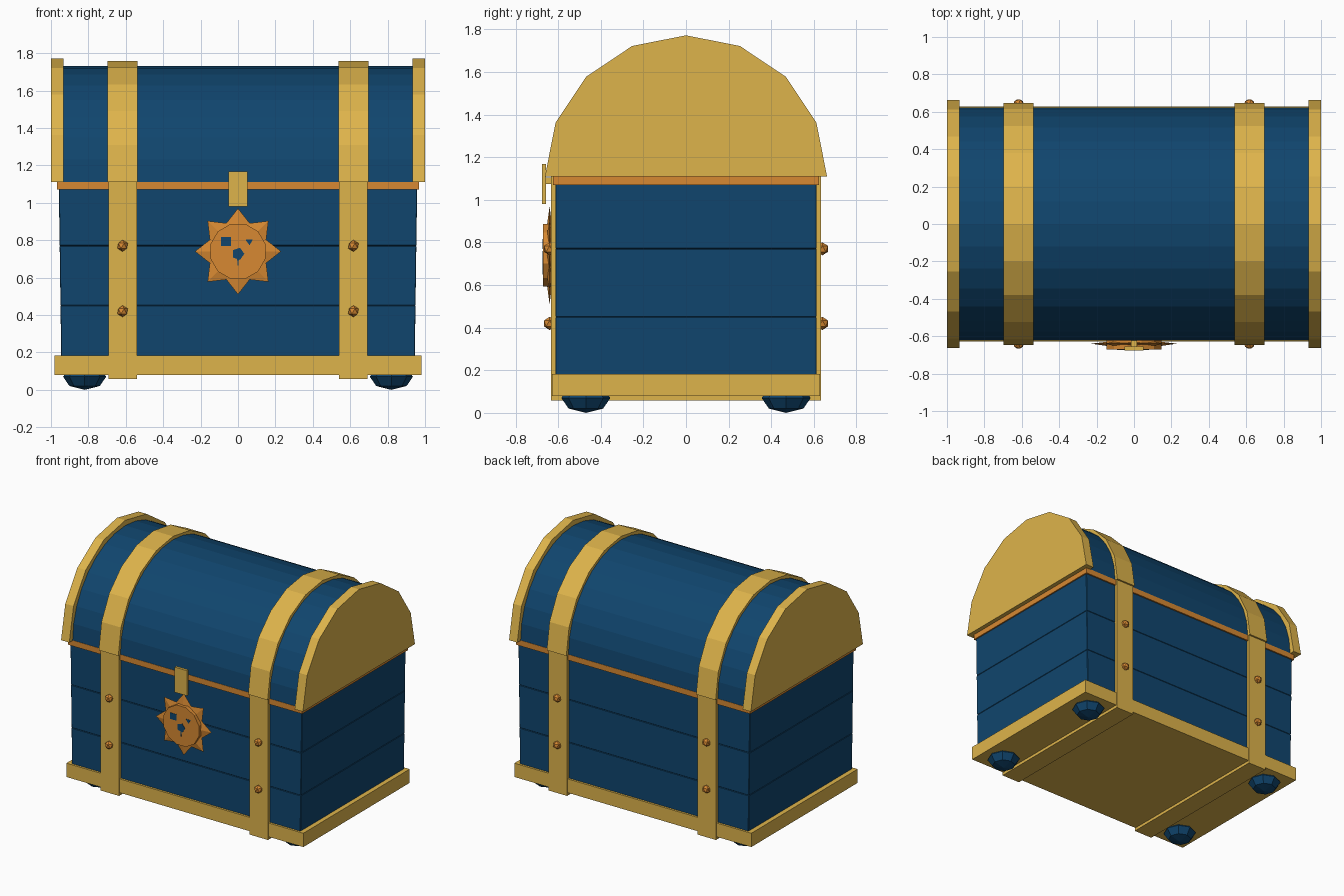
import bpy, bmesh, math
from mathutils import Matrix

if "Cube" in bpy.data.objects:
    bpy.data.objects.remove(bpy.data.objects["Cube"])


def material(name, rgb):
    m = bpy.data.materials.new(name)
    m.diffuse_color = (*rgb, 1)
    m.use_nodes = True
    m.node_tree.nodes["Principled BSDF"].inputs["Base Color"].default_value = m.diffuse_color
    return m


BLUE = material("deep blue wood", (0.005, 0.060, 0.155))
GOLD = material("gold trim", (0.73, 0.455, 0.070))
ORANGE = material("copper orange", (0.68, 0.25, 0.032))


def finish(bm, name, mat):
    bmesh.ops.recalc_face_normals(bm, faces=bm.faces[:])
    me = bpy.data.meshes.new(name)
    bm.to_mesh(me)
    bm.free()
    me.materials.append(mat)
    ob = bpy.data.objects.new(name, me)
    bpy.context.collection.objects.link(ob)
    return ob


def box(name, lo, hi, mat, bevel=0.0, taper=(0, 0)):
    """Box between two corners; taper pulls the bottom inwards in x and y."""
    bm = bmesh.new()
    bmesh.ops.create_cube(bm, size=1)
    for v in bm.verts:
        bottom = v.co.z < 0
        v.co = [lo[i] + (v.co[i] + 0.5) * (hi[i] - lo[i]) for i in range(3)]
        if bottom:
            v.co.x -= math.copysign(taper[0], v.co.x)
            v.co.y -= math.copysign(taper[1], v.co.y)
    if bevel:
        bmesh.ops.bevel(bm, geom=bm.edges[:], offset=bevel, segments=1, affect='EDGES')
    return finish(bm, name, mat)


def prism(name, pts, axis, start, end, mat):
    """Extrude a 2D outline along x (points are y,z) or y (points are x,z)."""
    bm = bmesh.new()
    place = (lambda a, b: (start, a, b)) if axis == 'x' else (lambda a, b: (a, start, b))
    face = bm.faces.new([bm.verts.new(place(a, b)) for a, b in pts])
    ext = bmesh.ops.extrude_face_region(bm, geom=[face])
    move = (end - start, 0, 0) if axis == 'x' else (0, end - start, 0)
    bmesh.ops.translate(bm, vec=move, verts=[g for g in ext['geom'] if isinstance(g, bmesh.types.BMVert)])
    return finish(bm, name, mat)


def arch(radius, n, z=1.11):
    return [(radius * math.cos(math.pi * i / n), z + radius * math.sin(math.pi * i / n)) for i in range(n + 1)]


def ring(radius, n, cx=0, cz=0.74, turn=0):
    return [(cx + radius * math.cos(turn + 2 * math.pi * i / n),
             cz + radius * math.sin(turn + 2 * math.pi * i / n)) for i in range(n)]


# Body: three stacked planks, slightly wider towards the top
levels = [0.12, 0.45, 0.77, 1.08]
for i in range(3):
    top_x = 0.949 + 0.0045 * i
    box(f"body_plank_{i + 1}", (-top_x, -0.613, levels[i]), (top_x, 0.613, levels[i + 1]),
        BLUE, bevel=0.003, taper=(0.0045, 0.001))
box("base_trim", (-0.98, -0.628, 0.08), (0.98, 0.628, 0.183), GOLD)
box("rim", (-0.968, -0.624, 1.07), (0.968, 0.624, 1.112), ORANGE)

# Rounded lid
prism("lid", arch(0.622, 16), 'x', -0.94, 0.94, BLUE)

for side, s in (("left", -1), ("right", 1)):
    # End caps and straps
    prism(f"lid_end_cap_{side}", arch(0.662, 8), 'x', s * 0.932, s * 1.0, GOLD)
    prism(f"lid_strap_{side}", arch(0.647, 10), 'x', s * 0.537, s * 0.698, GOLD)
    x0, x1 = sorted((s * 0.54, s * 0.692))
    box(f"body_strap_{side}", (x0, -0.634, 0.058), (x1, 0.634, 1.112), GOLD)
    for end, t in (("front", -1), ("back", 1)):
        # Faceted feet
        bm = bmesh.new()
        bmesh.ops.create_uvsphere(bm, u_segments=8, v_segments=4, radius=1,
                                  matrix=Matrix.Translation((s * 0.82, t * 0.47, 0.07)) @ Matrix.Diagonal((0.115, 0.115, 0.07, 1)))
        finish(bm, f"foot_{end}_{side}", BLUE)
        # Strap studs
        for label, z in (("lower", 0.42), ("upper", 0.77)):
            bm = bmesh.new()
            bmesh.ops.create_icosphere(bm, subdivisions=1, radius=0.031,
                                       matrix=Matrix.Translation((s * 0.617, t * 0.64, z)))
            finish(bm, f"stud_{end}_{side}_{label}", ORANGE)

# Clasp plate with its hidden pin
box("clasp_plate", (-0.05, -0.676, 0.98), (0.05, -0.656, 1.168), GOLD)
box("clasp_pin", (-0.015, -0.66, 1.075), (0.015, -0.61, 1.105), GOLD)

# Sun rays: eight-pointed star with raised middle
bm = bmesh.new()
front = bm.verts.new((0, -0.672, 0.74))
back = bm.verts.new((0, -0.612, 0.74))
rim = []
for i in range(16):
    r, a = (0.23 if i % 2 == 0 else 0.163), i * math.pi / 8
    rim.append(bm.verts.new((r * math.cos(a), -0.64, 0.74 + r * math.sin(a))))
for i in range(16):
    for hub in (front, back):
        bm.faces.new((hub, rim[i], rim[(i + 1) % 16]))
finish(bm, "sun_rays", ORANGE)

# Sun face disc and its inlaid features
prism("sun_disc", ring(0.152, 12, turn=math.pi / 12), 'y', -0.62, -0.672, ORANGE)
features = {
    "sun_eye_left": [(-0.09, 0.77), (-0.037, 0.77), (-0.037, 0.817), (-0.09, 0.817)],
    "sun_eye_right": [(0.04, 0.802), (0.062, 0.773), (0.08, 0.805)],
    "sun_nose": ring(0.034, 5, 0, 0.727, 0),
    "sun_mouth": [(-0.005, 0.70), (0.0, 0.65), (0.005, 0.70)],
}
for name, pts in features.items():
    prism(name, pts, 'y', -0.670, -0.6745, BLUE)
